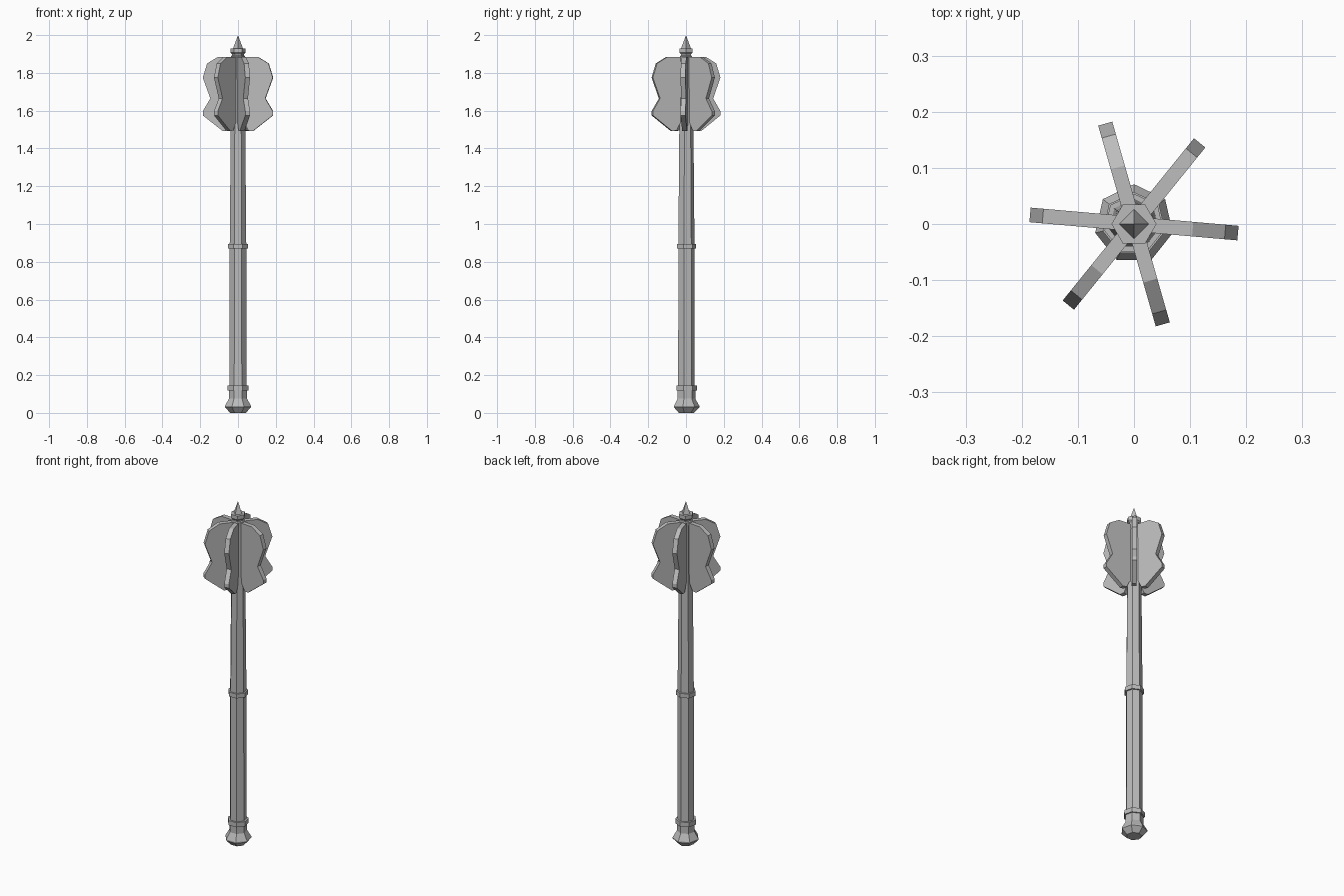
import bpy, bmesh, math
from mathutils import Vector, Matrix

if "Cube" in bpy.data.objects:
    bpy.data.objects.remove(bpy.data.objects["Cube"])

steel = bpy.data.materials.new("grey steel")
steel.diffuse_color = (0.5, 0.5, 0.5, 1)
steel.use_nodes = True
steel.node_tree.nodes["Principled BSDF"].inputs["Base Color"].default_value = steel.diffuse_color


def finish(name, bm):
    bmesh.ops.recalc_face_normals(bm, faces=bm.faces)
    me = bpy.data.meshes.new(name)
    bm.to_mesh(me)
    bm.free()
    me.materials.append(steel)
    ob = bpy.data.objects.new(name, me)
    bpy.context.collection.objects.link(ob)
    return ob


def turned(name, sides, start, profile):
    """Faceted turned part from (radius, height) pairs; radius 0 makes a tip."""
    bm = bmesh.new()
    rings = []
    for r, z in profile:
        n = sides if r else 1
        rings.append([bm.verts.new((r * math.cos(start + 2 * math.pi * i / sides),
                                    r * math.sin(start + 2 * math.pi * i / sides), z))
                      for i in range(n)])
    for a, b in zip(rings, rings[1:]):
        for i in range(sides):
            j = (i + 1) % sides
            if len(b) == 1:
                bm.faces.new((a[i], a[j], b[0]))
            else:
                bm.faces.new((a[i], a[j], b[j], b[i]))
    for ring in (rings[0], rings[-1]):
        if len(ring) > 1:
            bm.faces.new(ring)
    return finish(name, bm)


def blade(name, angle, outline, thickness):
    """Flat plate with an (outward, height) outline, standing out at an angle."""
    bm = bmesh.new()
    face = bm.faces.new([bm.verts.new((r, -thickness / 2, z)) for r, z in outline])
    new = bmesh.ops.extrude_face_region(bm, geom=[face])["geom"]
    bmesh.ops.translate(bm, vec=Vector((0, thickness, 0)),
                        verts=[v for v in new if isinstance(v, bmesh.types.BMVert)])
    if not any(len(f.verts) == len(outline) and f.calc_center_median().y < 0 for f in bm.faces):
        bm.faces.new([v for v in bm.verts][:len(outline)])
    bmesh.ops.rotate(bm, verts=bm.verts, cent=(0, 0, 0),
                     matrix=Matrix.Rotation(math.radians(angle), 3, 'Z'))
    return finish(name, bm)


up = math.pi / 2

# Seven-sided handle with pommel and two grip rings
turned("shaft", 7, up, [(0.046, 0.06), (0.045, 0.88), (0.039, 1.55), (0.036, 1.87)])
turned("pommel", 7, up, [(0.042, 0), (0.071, 0.03), (0.071, 0.037), (0.049, 0.075), (0.049, 0.12)])
turned("lower_ring", 7, up, [(0.057, 0.118), (0.057, 0.145)])
turned("middle_ring", 7, up, [(0.054, 0.87), (0.054, 0.895)])

# Six-sided cap and four-sided spike
turned("cap_neck", 6, 0, [(0.038, 1.86), (0.038, 1.888), (0.031, 1.892), (0.031, 1.905)])
turned("cap", 6, 0, [(0.032, 1.9), (0.040, 1.908), (0.040, 1.93)])
turned("spike", 4, 0, [(0.028, 1.925), (0, 2.0)])

# Flanged head: three angles, each with an opposite blade
outline = [(0.02, 1.885), (0.105, 1.885), (0.163, 1.85), (0.186, 1.775), (0.146, 1.665),
           (0.186, 1.597), (0.186, 1.575), (0.08, 1.492), (0.055, 1.495), (0.036, 1.535),
           (0.02, 1.535)]
for n, angle in enumerate((-5, 51, 106, 175, 231, 286)):
    blade(f"blade_{n + 1}", angle, outline, 0.026)
